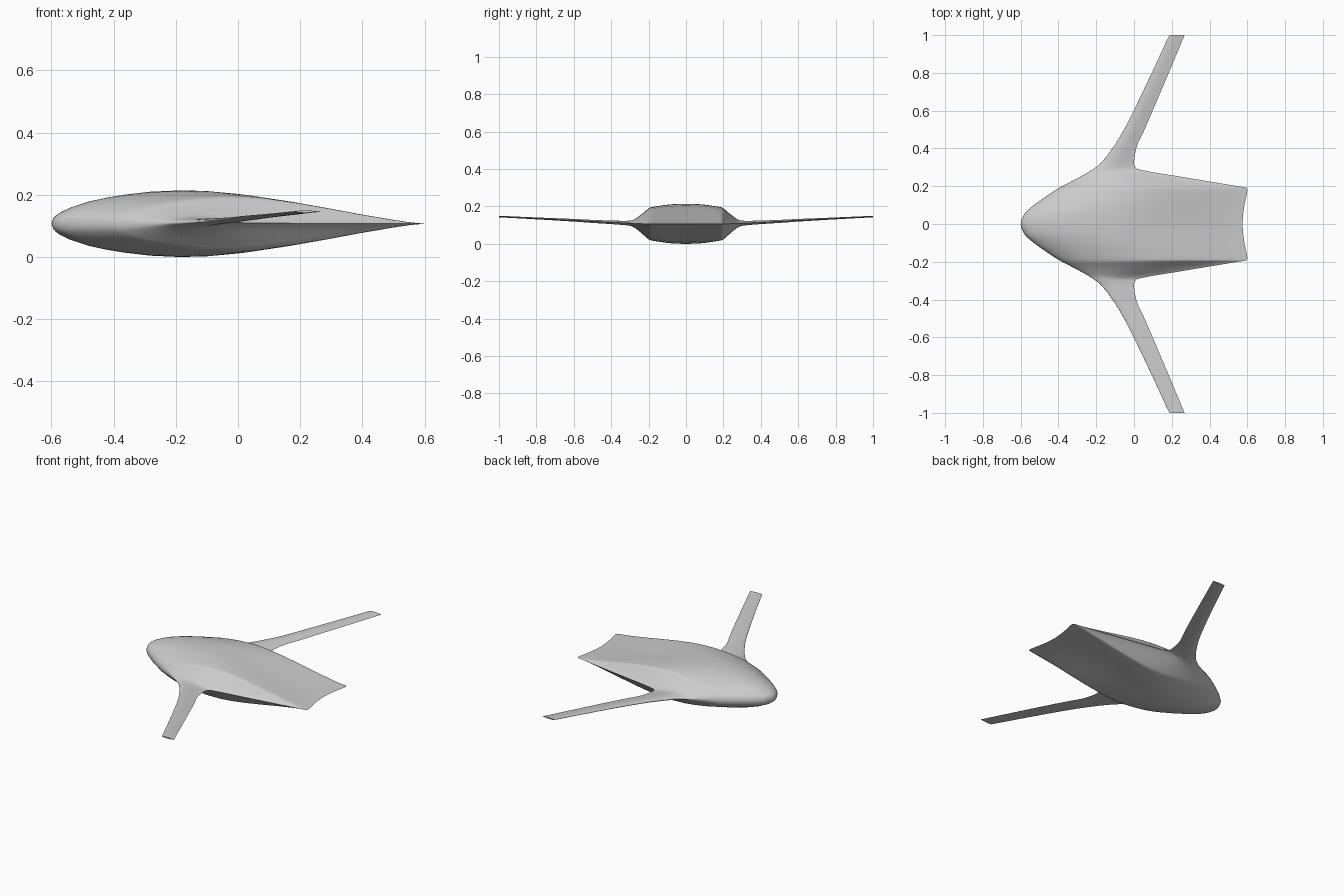
import bpy
import bmesh
import math

cube = bpy.data.objects.get("Cube")
if cube:
    bpy.data.objects.remove(cube, do_unlink=True)

# Half-thickness of the symmetric section: chord fraction, relative thickness
SECTION = [(0, 0), (.005, .165), (.0125, .25), (.025, .345), (.05, .475), (.1, .66),
           (.15, .78), (.2, .87), (.27, .96), (.35, 1), (.42, .985), (.5, .905),
           (.6, .74), (.7, .54), (.8, .33), (.9, .14), (.95, .055), (1, 0)]

# Span station: y, leading edge x, trailing edge x, half thickness, centre z
STATIONS = [
    (0, -.6, .575, .107, .107),
    (.05, -.583, .578, .106, .107),
    (.1, -.53, .585, .102, .107),
    (.15, -.46, .595, .095, .107),
    (.18, -.415, .6, .09, .107),
    (.192, -.395, .595, .087, .107),
    (.2, -.38, .55, .083, .107),
    (.22, -.342, .43, .066, .107),
    (.25, -.285, .25, .041, .108),
    (.28, -.232, .07, .02, .109),
    (.295, -.21, .012, .015, .11),
    (.32, -.178, 0, .012, .111),
    (.4, -.115, .012, .0095, .115),
    (.5, -.053, .056, .008, .12),
    (.6, -.002, .099, .007, .126),
    (.8, .094, .184, .005, .136),
    (1, .187, .268, .004, .146),
]


def hermite_row(rows, i, u):
    """Blend row i into row i + 1 with monotone slopes so the skin never overshoots."""
    def slope(k, c):
        if k == 0:
            return 0
        k = min(k, len(rows) - 2)
        d0 = (rows[k][c] - rows[k - 1][c]) / (rows[k][0] - rows[k - 1][0])
        d1 = (rows[k + 1][c] - rows[k][c]) / (rows[k + 1][0] - rows[k][0])
        return 2 * d0 * d1 / (d0 + d1) if d0 * d1 > 0 else 0

    a, b = rows[i], rows[i + 1]
    h = b[0] - a[0]
    s = u * u * (3 - 2 * u)
    out = [a[0] + h * u]
    for c in range(1, len(a)):
        out.append(a[c] + (b[c] - a[c]) * s
                   + h * u * (1 - u) * ((1 - u) * slope(i, c) - u * slope(i + 1, c)))
    return out


def section_ring(bm, row):
    """One closed ring: over the top to the leading edge, back along the underside."""
    y, lead, trail, half, mid = row
    outline = [(t, h) for t, h in reversed(SECTION)]
    outline += [(t, -h) for t, h in SECTION[1:-1]]
    return [bm.verts.new((lead + (trail - lead) * t, y, mid + half * h)) for t, h in outline]


# Left half of the blended body and wing, lofted from centre line to tip
STEPS = 4
rows = [hermite_row(STATIONS, i, k / STEPS)
        for i in range(len(STATIONS) - 1) for k in range(STEPS)]
rows.append(list(STATIONS[-1]))

bm = bmesh.new()
rings = [section_ring(bm, row) for row in rows]
for inner, outer in zip(rings, rings[1:]):
    for j in range(len(inner)):
        n = (j + 1) % len(inner)
        bm.faces.new((inner[j], inner[n], outer[n], outer[j]))
bm.faces.new(rings[-1])  # wing tip cap
bmesh.ops.recalc_face_normals(bm, faces=bm.faces)

# The tip cap must look outward, along the span
bm.faces.ensure_lookup_table()
bm.normal_update()
if bm.faces[-1].normal.y < 0:
    bmesh.ops.reverse_faces(bm, faces=bm.faces)

mesh = bpy.data.meshes.new("blended_wing_body")
bm.to_mesh(mesh)
bm.free()
body = bpy.data.objects.new("blended_wing_body", mesh)
bpy.context.collection.objects.link(body)

# Plain grey skin
grey = bpy.data.materials.new("light_grey")
grey.use_nodes = True
colour = (.6, .6, .6, 1)
grey.diffuse_color = colour
shader = next(n for n in grey.node_tree.nodes if n.type == 'BSDF_PRINCIPLED')
shader.inputs["Base Color"].default_value = colour
mesh.materials.append(grey)

# Other half by mirroring across the centre line
mirror = body.modifiers.new("mirror", 'MIRROR')
mirror.use_axis = (False, True, False)
mirror.use_clip = True
mirror.merge_threshold = .0001

# Smooth skin with a crisp trailing edge and tip
bpy.ops.object.select_all(action='DESELECT')
body.select_set(True)
bpy.context.view_layer.objects.active = body
bpy.ops.object.shade_smooth_by_angle(angle=math.radians(40))
